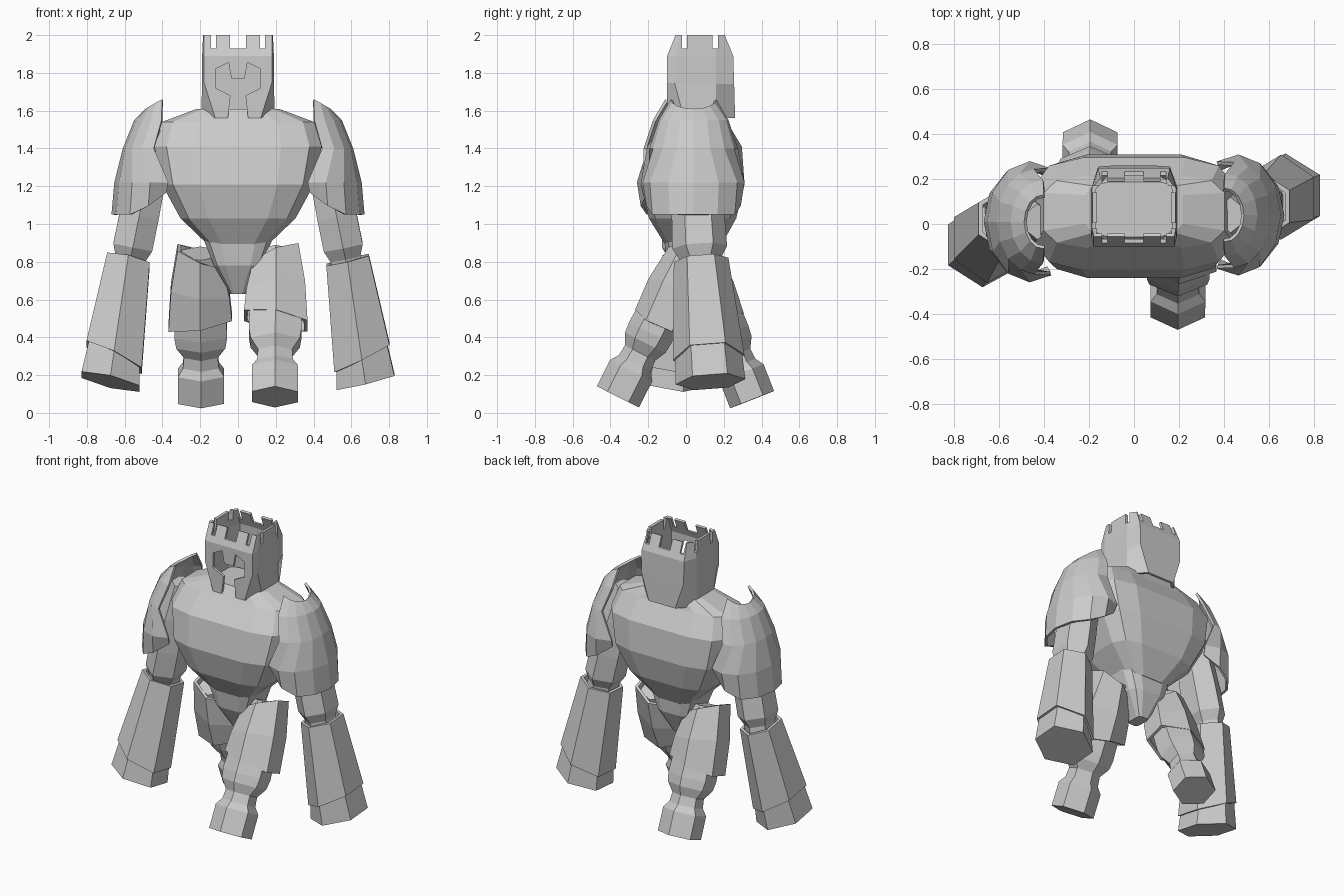
import bpy, bmesh
from math import sin, cos, radians, pi
from mathutils import Vector

if "Cube" in bpy.data.objects:
    bpy.data.objects.remove(bpy.data.objects["Cube"])

stone = bpy.data.materials.new("grey_stone")
stone.use_nodes = True
stone.diffuse_color = (0.6, 0.6, 0.6, 1)
stone.node_tree.nodes["Principled BSDF"].inputs["Base Color"].default_value = (0.6, 0.6, 0.6, 1)


def skin(name, rings, closed=True, caps=True, thick=0.0):
    """Bridge rings of points into a flat shaded object."""
    bm = bmesh.new()
    rows = [[bm.verts.new(p) for p in ring] for ring in rings]
    n = len(rows[0])
    for a, b in zip(rows, rows[1:]):
        for i in range(n if closed else n - 1):
            j = (i + 1) % n
            bm.faces.new((a[i], a[j], b[j], b[i]))
    if caps:
        bm.faces.new(rows[0])
        bm.faces.new(rows[-1])
    bmesh.ops.recalc_face_normals(bm, faces=bm.faces)
    mesh = bpy.data.meshes.new(name)
    bm.to_mesh(mesh)
    bm.free()
    mesh.materials.append(stone)
    obj = bpy.data.objects.new(name, mesh)
    bpy.context.scene.collection.objects.link(obj)
    if thick:
        mod = obj.modifiers.new("Thickness", 'SOLIDIFY')
        mod.thickness = thick
        mod.offset = -1
    return obj


def limb(name, start, end, stations, side=1, **kw):
    """Six sided limb; each station is (t, half width, half depth, skew)."""
    start, end = Vector(start), Vector(end)
    d = (end - start).normalized()
    u = (Vector((1, 0, 0)) - d * d.x).normalized()
    v = d.cross(u)
    rings = []
    for t, hx, hy, skew in stations:
        c = start.lerp(end, t)
        ring = []
        for k in range(6):
            a = radians(30 + 60 * k)
            w = cos(a) / cos(pi / 6)
            ring.append(c + u * hx * w + v * hy * sin(a) - d * skew * w * side)
        rings.append(ring)
    return skin(name, rings, **kw)


def squared(z, hx, y0, y1, n=12, power=0.5):
    """Rounded box section at height z."""
    ring = []
    for k in range(n):
        a = 2 * pi * (k + 0.5) / n
        x, y = cos(a), sin(a)
        x = abs(x) ** power * (1 if x > 0 else -1)
        y = abs(y) ** power * (1 if y > 0 else -1)
        ring.append((hx * x, (y0 + y1) / 2 + (y1 - y0) / 2 * y, z))
    return ring


# Torso and pelvis
skin("torso", [squared(*s) for s in (
    (0.87, 0.14, -0.10, 0.18), (1.03, 0.31, -0.20, 0.27), (1.21, 0.41, -0.245, 0.315),
    (1.41, 0.45, -0.21, 0.30), (1.54, 0.41, -0.11, 0.22), (1.61, 0.22, -0.06, 0.19))])
skin("pelvis", [squared(*s) for s in (
    (0.63, 0.04, -0.02, 0.10), (0.78, 0.13, -0.10, 0.17), (0.93, 0.19, -0.12, 0.18))])


# Helmet shell
def helmet_ring(zf, zb, fx, fy, sx, sy, bx, by):
    half = [(fx, fy, zf), (sx, sy, (zf + zb) / 2), (sx, 0.16, zb), (bx, by, zb)]
    return half + [(-x, y, z) for x, y, z in reversed(half)]


helmet = skin("helmet", [helmet_ring(*s) for s in (
    (1.56, 1.56, 0.12, -0.10, 0.195, -0.01, 0.10, 0.26),
    (1.75, 1.74, 0.18, -0.10, 0.19, -0.06, 0.16, 0.255),
    (1.89, 1.89, 0.18, -0.10, 0.19, -0.06, 0.16, 0.25),
    (2.00, 2.00, 0.18, -0.055, 0.185, -0.03, 0.15, 0.205))], caps=False, thick=0.02)

# Visor opening and battlement notches cut through the helmet
visor = [(0.035, 1.77), (0.05, 1.855), (0.12, 1.82), (0.12, 1.72), (0.04, 1.68), (0.06, 1.5)]
visor += [(-x, z) for x, z in reversed(visor)]
cutters = [skin("visor_cutter", [[(x, y, z) for x, z in visor] for y in (-0.2, -0.04)])]


def box_cutter(x0, x1, y0, y1):
    ring = [(x0, y0), (x1, y0), (x1, y1), (x0, y1)]
    cutters.append(skin("notch_cutter", [[(x, y, z) for x, y in ring] for z in (1.93, 2.1)]))


for x0, x1 in ((-0.143, -0.117), (-0.042, 0.042), (0.117, 0.143)):
    box_cutter(x0, x1, -0.3, 0.4)
for y0, y1 in ((-0.02, 0.005), (0.14, 0.17)):
    box_cutter(-0.3, 0.3, y0, y1)
for c in cutters:
    mod = helmet.modifiers.new("Cut", 'BOOLEAN')
    mod.operation = 'DIFFERENCE'
    mod.solver = 'EXACT'
    mod.object = c
bpy.context.view_layer.objects.active = helmet
for m in [m.name for m in helmet.modifiers]:
    bpy.ops.object.modifier_apply(modifier=m)
for c in cutters:
    bpy.data.objects.remove(c)


# Shoulder guard: open arc of plates, dipped collar, lower rim rising inward
def shoulder_guard(name, s, cy):
    rings = []
    for z, cx, rx, ry, sweep, dip, rise in (
            (1.05, 0.48, 0.19, 0.25, 122, 0, 0.14), (1.22, 0.46, 0.195, 0.27, 118, 0, 0),
            (1.40, 0.44, 0.17, 0.235, 88, 0, 0), (1.55, 0.41, 0.14, 0.185, 92, 0, 0),
            (1.66, 0.405, 0.085, 0.12, 92, 0.05, 0)):
        ring = []
        for k in range(9):
            a = radians(sweep * (k - 4) / 4)
            ring.append((s * (cx + rx * cos(a)), cy + ry * sin(a),
                         z - dip * max(0, cos(a)) + rise * max(0, 0.3 - cos(a))))
        rings.append(ring)
    skin(name, rings, closed=False, caps=False, thick=0.016)


# Arms: left one swings back, right one swings forward
for side, s, shoulder_y, elbow_y, hand_y in (
        ("left", 1, 0.04, 0.08, 0.13), ("right", -1, 0.01, 0.02, -0.10)):
    shoulder_guard(side + "_shoulder_guard", s, shoulder_y)
    elbow = (s * 0.58, elbow_y, 0.81)
    hand = (s * 0.675, hand_y, 0.165)
    limb(side + "_upper_arm", (s * 0.43, shoulder_y, 1.5), (s * 0.585, elbow_y, 0.74), (
        (0, 0.05, 0.08, 0), (0.3, 0.10, 0.12, 0), (0.6, 0.105, 0.14, 0),
        (0.82, 0.105, 0.145, 0), (0.9, 0.08, 0.11, 0), (1, 0.08, 0.11, 0)), s)
    # The gauntlet folds inward at the cuff
    limb(side + "_gauntlet", elbow, hand, (
        (0.1, 0.09, 0.12, 0), (0, 0.095, 0.125, 0.01), (0, 0.115, 0.145, 0.01),
        (0.8, 0.155, 0.19, 0.05), (0.8, 0.13, 0.165, 0.05)), s)
    limb(side + "_fist", elbow, hand, (
        (0.55, 0.11, 0.145, 0), (0.8, 0.143, 0.178, 0.045), (1, 0.157, 0.185, 0.015)), s)

# Legs: left one strides forward, right one strides back
for side, s, hip_y, foot_y, foot_z in (
        ("left", 1, 0.03, -0.36, 0.085), ("right", -1, 0.04, 0.35, 0.07)):
    hip, foot = (s * 0.2, hip_y, 0.86), (s * 0.195, foot_y, foot_z)
    limb(side + "_leg", hip, foot, (
        (0.02, 0.10, 0.10, 0), (0.3, 0.13, 0.12, 0), (0.56, 0.14, 0.125, 0),
        (0.63, 0.13, 0.12, 0), (0.70, 0.09, 0.09, 0), (0.77, 0.095, 0.095, 0),
        (0.82, 0.122, 0.125, 0), (1, 0.122, 0.125, 0)), s)
    guard_end = (s * 0.2, foot_y * 0.85, foot_z)
    limb(side + "_thigh_guard", hip, guard_end, (
        (0.04, 0.12, 0.12, 0.05), (0.27, 0.155, 0.15, 0.02), (0.48, 0.168, 0.15, -0.03)),
        s, caps=False, thick=0.02)
